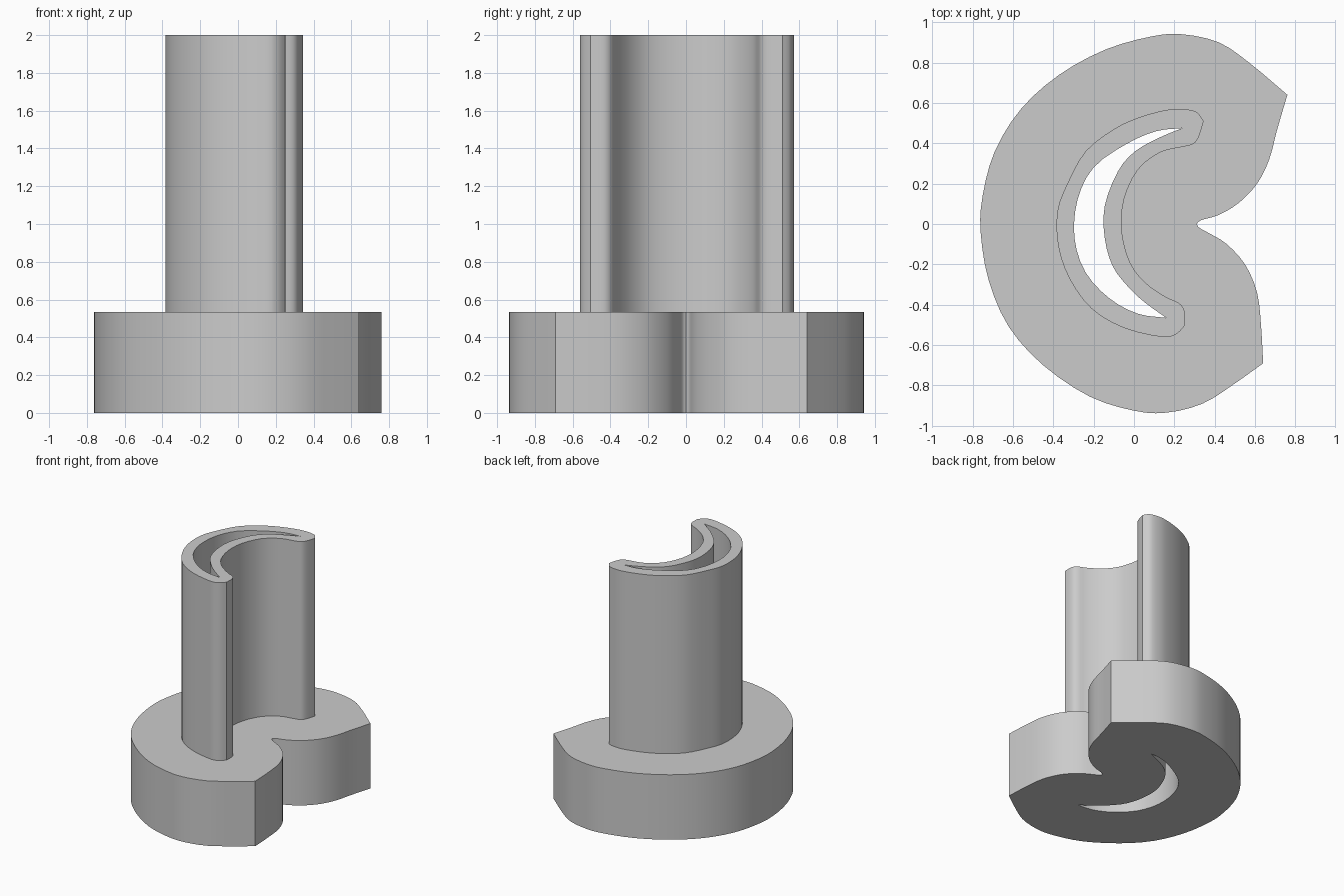
import bpy
import bmesh
import math
from mathutils import Vector

cube = bpy.data.objects.get("Cube")
if cube:
    bpy.data.objects.remove(cube, do_unlink=True)

BASE_HEIGHT = 0.535
TOTAL_HEIGHT = 2.0
STEPS = 3


def smooth_run(points):
    """Curve through the points with free ends; the last point is left off."""
    pts = [Vector(p) for p in points]
    pts = [2 * pts[0] - pts[1]] + pts + [2 * pts[-1] - pts[-2]]
    run = []
    for a, b, c, d in zip(pts, pts[1:], pts[2:], pts[3:]):
        for i in range(STEPS):
            t = i / STEPS
            run.append(0.5 * (2 * b + (c - a) * t
                              + (2 * a - 5 * b + 4 * c - d) * t ** 2
                              + (3 * b - a - 3 * c + d) * t ** 3))
    return run


def outline(*runs):
    """Closed outline from smooth runs that meet at sharp corners."""
    closed = []
    for run, following in zip(runs, runs[1:] + runs[:1]):
        closed += smooth_run(run + [following[0]])
    return closed


# Broad foot: round back, two pointed ends and a notch on the open side
foot = outline(
    [(.76, .64), (.57, .8), (.42, .9), (.24, .94), (.09, .93), (-.14, .865),
     (-.37, .74), (-.56, .57), (-.69, .36), (-.75, .14), (-.76, -.04),
     (-.72, -.28), (-.62, -.51), (-.45, -.7), (-.22, -.855), (.0, -.925),
     (.16, -.935), (.34, -.89), (.5, -.79)],
    [(.64, -.69), (.63, -.51), (.61, -.34), (.55, -.2), (.46, -.1), (.38, -.05),
     (.325, -.02)],
    [(.31, 0), (.335, .02), (.42, .045), (.52, .105), (.61, .2), (.67, .32),
     (.71, .47)])

# Outside of the crescent wall
wall = outline(
    [(.345, .51), (.31, .555), (.24, .57), (.16, .565), (.03, .53), (-.1, .47),
     (-.24, .36), (-.33, .2), (-.38, .06), (-.375, -.11), (-.32, -.27),
     (-.21, -.42), (-.05, -.515), (.14, -.56), (.21, -.545)],
    [(.25, -.505), (.25, -.43), (.22, -.39), (.155, -.36), (.055, -.29),
     (-.02, -.19), (-.06, -.04), (-.05, .12), (.02, .27), (.13, .355),
     (.23, .38), (.29, .395), (.32, .43)])

# Slot running through the full height
slot = outline(
    [(.24, .475), (.11, .46), (-.04, .395), (-.2, .28), (-.28, .12),
     (-.295, -.07), (-.24, -.24), (-.12, -.37), (.02, -.445)],
    [(.16, -.465), (.055, -.39), (-.03, -.31), (-.105, -.21), (-.145, -.07),
     (-.145, .09), (-.08, .26), (.005, .36), (.13, .43)])

bm = bmesh.new()


def ring(points, z):
    verts = [bm.verts.new((p.x, p.y, z)) for p in points]
    edges = [bm.edges.new((a, b)) for a, b in zip(verts, verts[1:] + verts[:1])]
    return verts, edges


def sides(low, high):
    a, b = low[0], high[0]
    for i in range(len(a)):
        bm.faces.new((a[i - 1], a[i], b[i], b[i - 1]))


def flat_between(outer, inner):
    bmesh.ops.triangle_fill(bm, use_beauty=True, edges=outer[1] + inner[1])


foot_low, foot_high = ring(foot, 0), ring(foot, BASE_HEIGHT)
wall_low, wall_high = ring(wall, BASE_HEIGHT), ring(wall, TOTAL_HEIGHT)
slot_low, slot_high = ring(slot, 0), ring(slot, TOTAL_HEIGHT)

# Underside, shelf and rim, then the upright surfaces
flat_between(foot_low, slot_low)
flat_between(foot_high, wall_low)
flat_between(wall_high, slot_high)
sides(foot_low, foot_high)
sides(wall_low, wall_high)
sides(slot_low, slot_high)
bmesh.ops.recalc_face_normals(bm, faces=bm.faces[:])

mesh = bpy.data.meshes.new("crescent_cutter")
bm.to_mesh(mesh)
bm.free()
cutter = bpy.data.objects.new("crescent_cutter", mesh)
bpy.context.collection.objects.link(cutter)

# Plain grey throughout
grey = bpy.data.materials.new("light_grey")
grey.use_nodes = True
colour = (0.6, 0.6, 0.6, 1)
grey.diffuse_color = colour
grey.node_tree.nodes["Principled BSDF"].inputs["Base Color"].default_value = colour
mesh.materials.append(grey)

bpy.ops.object.select_all(action="DESELECT")
cutter.select_set(True)
bpy.context.view_layer.objects.active = cutter
bpy.ops.object.shade_smooth_by_angle(angle=math.radians(30))
